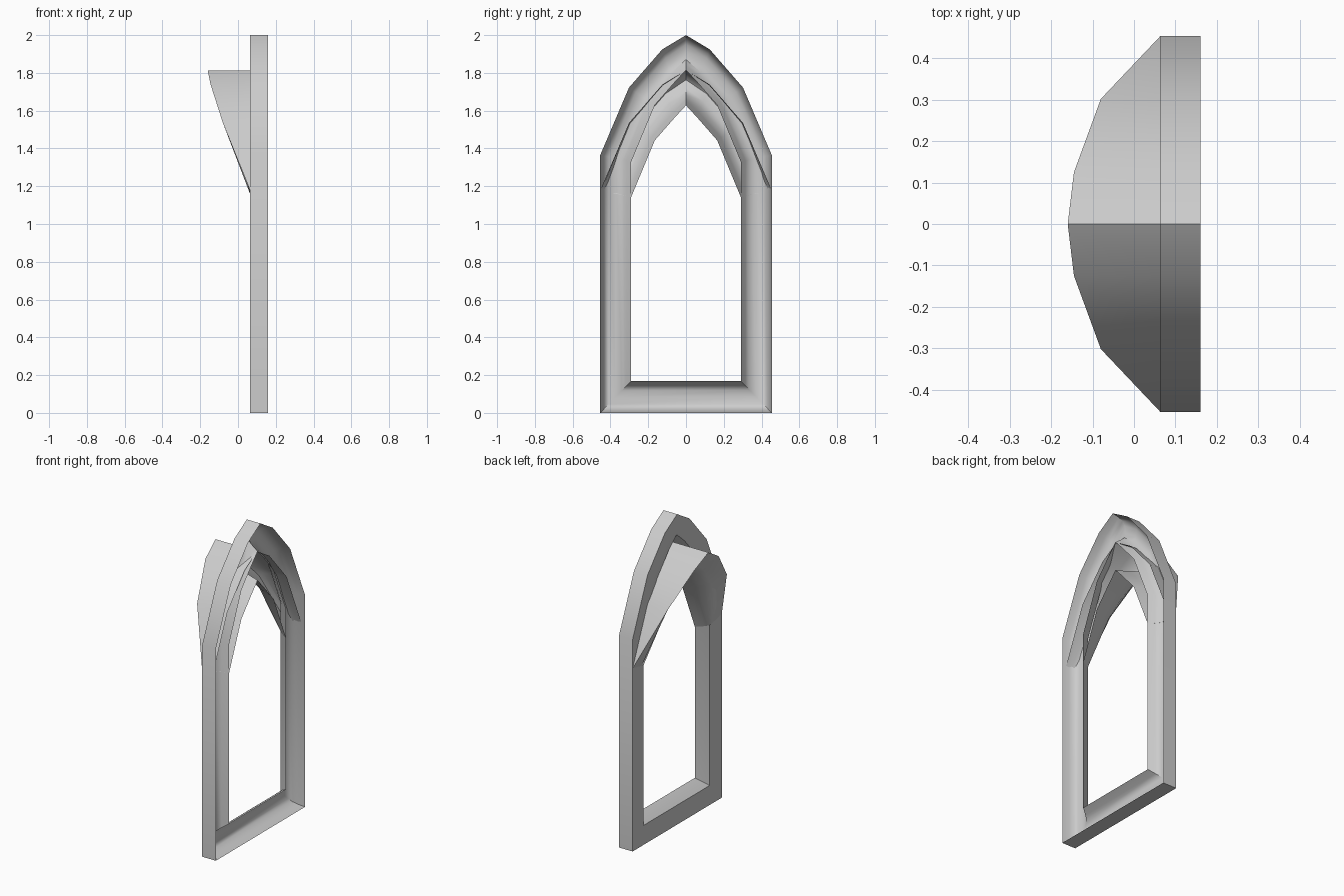
import bpy, bmesh, math

cube = bpy.data.objects.get("Cube")
if cube:
    bpy.data.objects.remove(cube, do_unlink=True)

stone = bpy.data.materials.new("light_grey_stone")
stone.use_nodes = True
GREY = (0.6, 0.6, 0.6, 1)
stone.diffuse_color = GREY
stone.node_tree.nodes["Principled BSDF"].inputs["Base Color"].default_value = GREY

# Half outlines (y, z) of the pointed arch, from springing to apex
OUTER = [(0.454, 1.365), (0.302, 1.722), (0.125, 1.925), (0, 2.0)]
INNER = [(0.29, 1.33), (0.165, 1.63), (0.06, 1.75), (0, 1.815)]

# Channel moulding: (inset fraction, height from floor to rim), front then back
CHANNEL = [(0, 1), (0.05, 0.55), (0.13, 0.24), (0.27, 0.08), (0.5, 0.03),
           (0.7, 0.12), (0.85, 0.52), (1, 1),
           (0.85, 0.42), (0.72, 0.05), (0.55, 0), (0, 0)]
FLOOR_END = 0.72
INNER_RIM = 0.14


def mirrored(half):
    """Continue a half outline down the other side."""
    return half + [(-y, z) for y, z in reversed(half[:-1])]


def channel(lip, back_outer, back_inner):
    """Hollow moulding section whose floor runs between two depths."""
    section = []
    for t, rise in CHANNEL:
        floor = back_outer + (back_inner - back_outer) * min(t / FLOOR_END, 1)
        rim = lip if t < 0.5 else INNER_RIM
        section.append((t, floor + rise * (rim - floor)))
    return section


def sweep(name, outer, inner, sections, closed):
    """Join cross-sections of (inset fraction, x) placed between two outlines."""
    bm = bmesh.new()
    rings = []
    for (oy, oz), (iy, iz), section in zip(outer, inner, sections):
        rings.append([bm.verts.new((x, oy + (iy - oy) * t, oz + (iz - oz) * t))
                      for t, x in section])
    pairs = list(zip(rings, rings[1:]))
    if closed:
        pairs.append((rings[-1], rings[0]))
    else:
        bm.faces.new(rings[0])
        bm.faces.new(rings[-1])
    for a, b in pairs:
        for i in range(len(a)):
            j = (i + 1) % len(a)
            bm.faces.new((a[i], a[j], b[j], b[i]))
    bmesh.ops.recalc_face_normals(bm, faces=bm.faces)
    mesh = bpy.data.meshes.new(name)
    bm.to_mesh(mesh)
    bm.free()
    mesh.materials.append(stone)
    obj = bpy.data.objects.new(name, mesh)
    bpy.context.collection.objects.link(obj)
    bpy.ops.object.select_all(action='DESELECT')
    obj.select_set(True)
    bpy.context.view_layer.objects.active = obj
    bpy.ops.object.shade_smooth_by_angle(angle=math.radians(40))


# Window frame: channel moulding around the arch, jambs and mitred sill
frame_outer = mirrored([(0.454, 0)] + OUTER)
frame_inner = mirrored([(0.29, 0.17)] + INNER)
frame_section = channel(0.16, 0.063, 0.063)
sweep("window_frame", frame_outer, frame_inner,
      [frame_section] * len(frame_outer), True)

# Hood: lowered arch whose channel floor reaches out towards the apex
DROP = 0.187
hood_outer = mirrored([(y, z - DROP) for y, z in OUTER])
hood_inner = mirrored([(y, z - DROP) for y, z in INNER])
reach = [(0.064, 0.064), (-0.08, 0.0), (-0.145, -0.04), (-0.16, -0.05)]
reach += reach[-2::-1]
hood_sections = [channel(0.135, back_outer, back_inner)
                 for back_outer, back_inner in reach]
sweep("arch_hood", hood_outer, hood_inner, hood_sections, False)
